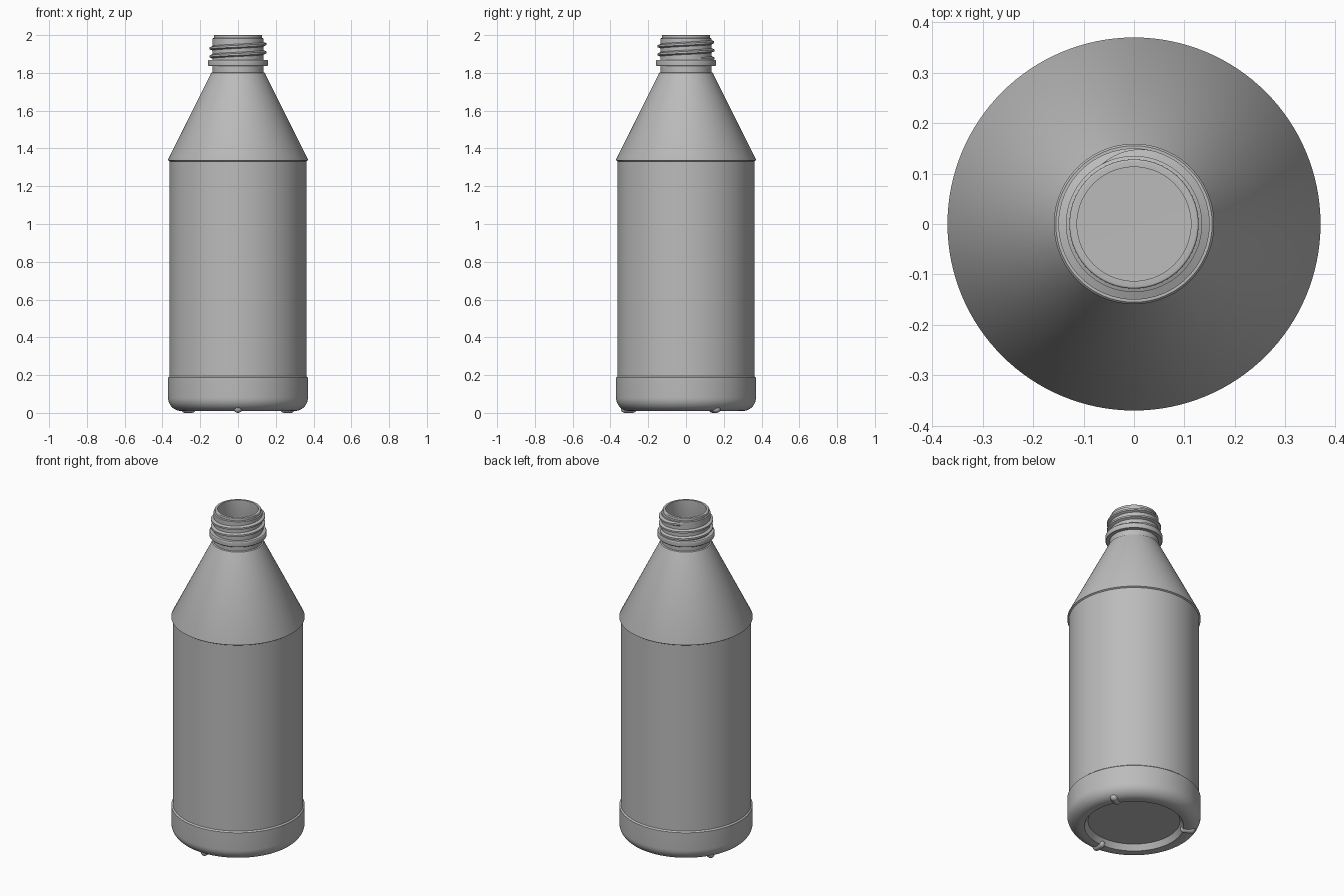
import bpy, bmesh
from math import sin, cos, pi, radians, tau
from mathutils import Matrix, Vector

cube = bpy.data.objects.get("Cube")
if cube:
    bpy.data.objects.remove(cube, do_unlink=True)

grey = bpy.data.materials.new("grey plastic")
grey.use_nodes = True
colour = (0.5, 0.5, 0.5, 1)
grey.diffuse_color = colour
grey.node_tree.nodes["Principled BSDF"].inputs["Base Color"].default_value = colour


def finish(bm, name, angle=30):
    bmesh.ops.recalc_face_normals(bm, faces=bm.faces)
    mesh = bpy.data.meshes.new(name)
    bm.to_mesh(mesh)
    bm.free()
    mesh.materials.append(grey)
    obj = bpy.data.objects.new(name, mesh)
    bpy.context.collection.objects.link(obj)
    bpy.ops.object.select_all(action='DESELECT')
    obj.select_set(True)
    bpy.context.view_layer.objects.active = obj
    bpy.ops.object.shade_smooth_by_angle(angle=radians(angle))
    return obj


def arc(r, z, radius, start, end, steps=10):
    """Points of a rounded corner, angles in degrees."""
    angles = [radians(start + (end - start) * i / steps) for i in range(steps + 1)]
    return [(r + radius * cos(a), z + radius * sin(a)) for a in angles]


def lathe(name, profile, steps=128):
    bm = bmesh.new()
    verts = [bm.verts.new((r, 0, z)) for r, z in profile]
    edges = [bm.edges.new(pair) for pair in zip(verts, verts[1:])]
    bmesh.ops.spin(bm, geom=verts + edges, axis=(0, 0, 1), cent=(0, 0, 0),
                   angle=tau, steps=steps, use_duplicate=False)
    bmesh.ops.remove_doubles(bm, verts=bm.verts, dist=1e-5)
    return finish(bm, name)


# Hollow bottle: recessed base, band, label panel, shoulder, neck, mouth, inner wall
outer = [(0, 0.045), (0.255, 0.045), (0.275, 0.012), (0.30, 0.01)]
outer += arc(0.30, 0.08, 0.07, -90, 0)[1:]
outer += [(0.37, 0.188), (0.362, 0.195), (0.362, 1.332), (0.37, 1.337), (0.37, 1.342),
          (0.142, 1.80), (0.135, 1.803), (0.135, 1.836)]
collar = [(0.155, 1.836)] + arc(0.154, 1.842, 0.005, -60, 0, 4)
collar += arc(0.154, 1.862, 0.005, 0, 60, 4) + [(0.155, 1.868), (0.135, 1.868)]
mouth = [(0.135, 1.982), (0.128, 1.985)] + arc(0.124, 1.996, 0.004, 0, 90, 4)
inner = [(0.113, 2.0), (0.113, 1.80), (0.352, 1.33), (0.346, 1.32), (0.346, 0.10)]
inner += arc(0.296, 0.11, 0.05, 0, -90)[1:] + [(0, 0.06)]
lathe("bottle_body", outer + collar + mouth + inner)


# Screw thread: a trapezoid swept up a helix, fading out at both ends
def screw_thread(turns=2.25, pitch=0.043, top=1.966, end_angle=radians(118), per_turn=96):
    bm = bmesh.new()
    count = int(turns * per_turn)
    rings = []
    for i in range(count + 1):
        back = tau * (count - i) / per_turn
        a = end_angle - back
        z = top - pitch * back / tau
        fade = min(1, i / 12, (count - i) / 12)
        depth = 0.001 + 0.015 * sin(fade * pi / 2)
        section = [(0.132, -0.013), (0.134 + depth, -0.005),
                   (0.134 + depth, 0.005), (0.132, 0.013)]
        rings.append([bm.verts.new((r * cos(a), r * sin(a), z + dz)) for r, dz in section])
    for lower, upper in zip(rings, rings[1:]):
        for k in range(4):
            n = (k + 1) % 4
            bm.faces.new((lower[k], lower[n], upper[n], upper[k]))
    bm.faces.new(rings[0])
    bm.faces.new(rings[-1])
    finish(bm, "screw_thread")


screw_thread()

# Three rounded radial feet under the rim
for number, degrees in enumerate((30, 150, 270), 1):
    bm = bmesh.new()
    turn = Matrix.Rotation(radians(degrees), 4, 'Z')
    bmesh.ops.create_uvsphere(bm, u_segments=24, v_segments=16, radius=0.022,
                              matrix=Matrix.Rotation(pi / 2, 4, 'Y'))
    for v in bm.verts:
        v.co.x += 0.02 if v.co.x > 0 else -0.02
    bmesh.ops.transform(bm, verts=bm.verts,
                        matrix=turn @ Matrix.Translation(Vector((0.303, 0, 0.022))))
    finish(bm, f"foot_{number}", 60)
